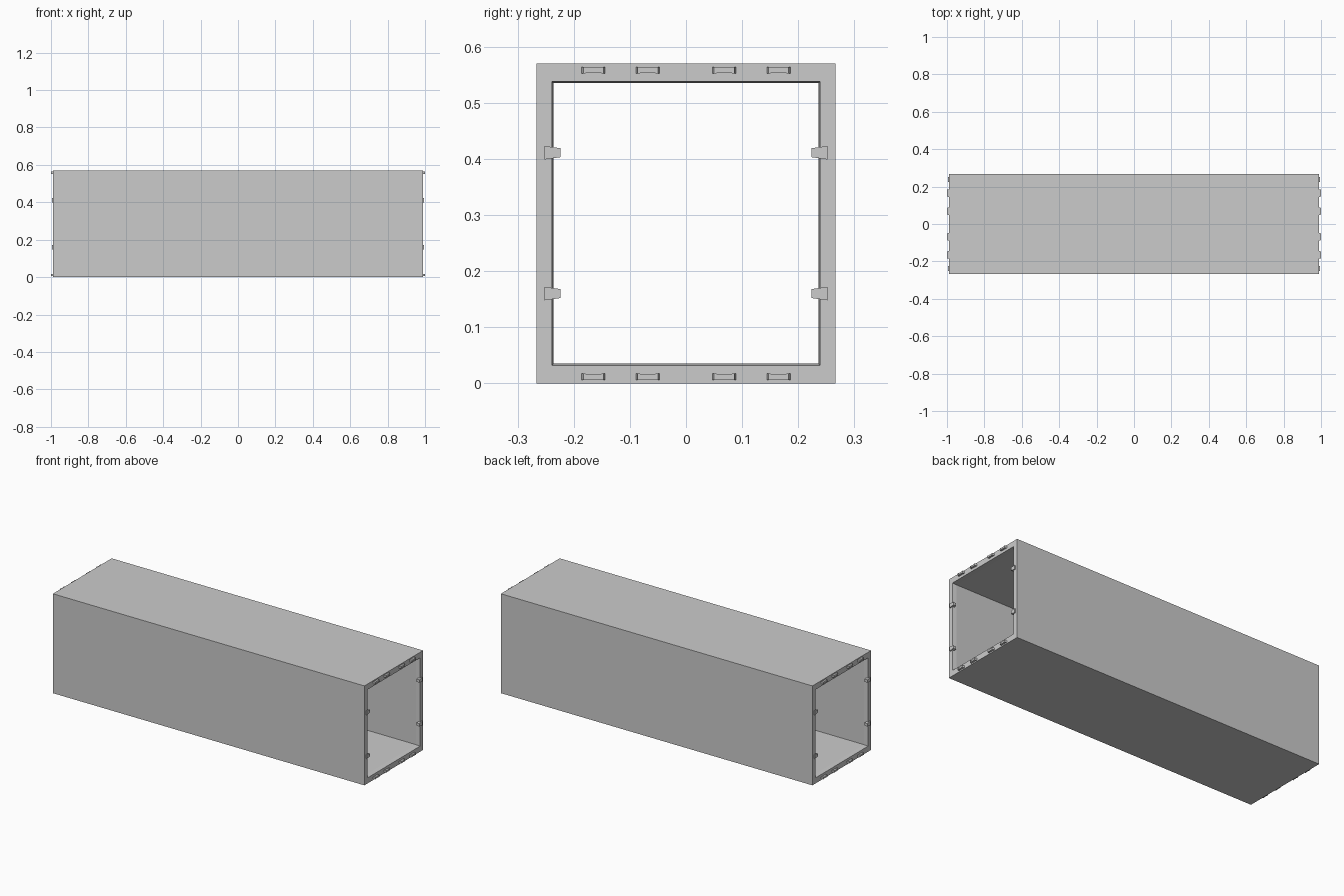
import bpy
import bmesh

HX, HY, H = 0.988, 0.266, 0.57   # half length, half depth, height
MID = H / 2

if "Cube" in bpy.data.objects:
    bpy.data.objects.remove(bpy.data.objects["Cube"])

grey = bpy.data.materials.new("plain_grey")
grey.use_nodes = True
colour = (0.6, 0.6, 0.6, 1)
grey.diffuse_color = colour
grey.node_tree.nodes["Principled BSDF"].inputs["Base Color"].default_value = colour


def finish(name, bm):
    bmesh.ops.recalc_face_normals(bm, faces=bm.faces)
    mesh = bpy.data.meshes.new(name)
    bm.to_mesh(mesh)
    bm.free()
    mesh.materials.append(grey)
    obj = bpy.data.objects.new(name, mesh)
    bpy.context.collection.objects.link(obj)
    return obj


def ring(bm, x, hy, hz):
    return [bm.verts.new((x, sy * hy, MID + sz * hz))
            for sy, sz in ((-1, -1), (1, -1), (1, 1), (-1, 1))]


def loft(bm, rings, closed=False):
    pairs = list(zip(rings, rings[1:]))
    if closed:
        pairs.append((rings[-1], rings[0]))
    for a, b in pairs:
        for i in range(4):
            j = (i + 1) % 4
            bm.faces.new((a[i], a[j], b[j], b[i]))


def prism(bm, outline, top, x0, x1):
    """Four-sided block running along x from one outline to another."""
    a = [bm.verts.new((x0, y, z)) for y, z in outline]
    b = [bm.verts.new((x1, y, z)) for y, z in top]
    loft(bm, [a, b])
    bm.faces.new(a)
    bm.faces.new(b)


def rect(y, z, hy, hz):
    return [(y - hy, z - hz), (y + hy, z - hz), (y + hy, z + hz), (y - hy, z + hz)]


# Hollow body: outer shell, flat end rims, tapered mouths and inner walls
bm = bmesh.new()
mouth, inner, lip = (0.239, 0.253), (0.236, 0.25), HX - 0.025
loft(bm, [ring(bm, x, *size) for x, size in (
    (-HX, (HY, MID)), (HX, (HY, MID)), (HX, mouth),
    (lip, inner), (-lip, inner), (-HX, mouth))], closed=True)
finish("tube_body", bm)

for end, s in (("left", 1), ("right", -1)):
    # Low handles along the top and bottom rims
    for level, z in (("bottom", 0.012), ("top", H - 0.012)):
        for n, y in enumerate((-0.165, -0.068, 0.068, 0.165)):
            bm = bmesh.new()
            prism(bm, rect(y, z, 0.018, 0.005), rect(y, z, 0.015, 0.005),
                  s * HX, s * 0.999)
            for side in (-1, 1):
                prism(bm, rect(y + side * 0.018, z, 0.003, 0.006),
                      rect(y + side * 0.016, z, 0.002, 0.006), s * HX, s)
            finish(f"{end}_{level}_handle_{n + 1}", bm)
    # Tapered latches reaching over the side rims
    for wall, t in (("back", 1), ("front", -1)):
        for n, z in enumerate((0.16, 0.411)):
            bm = bmesh.new()
            wedge = [(t * 0.252, z - 0.012), (t * 0.224, z - 0.008),
                     (t * 0.224, z + 0.008), (t * 0.252, z + 0.012)]
            prism(bm, wedge, wedge, s * (HX - 0.012), s * (HX + 0.006))
            finish(f"{end}_{wall}_latch_{n + 1}", bm)
